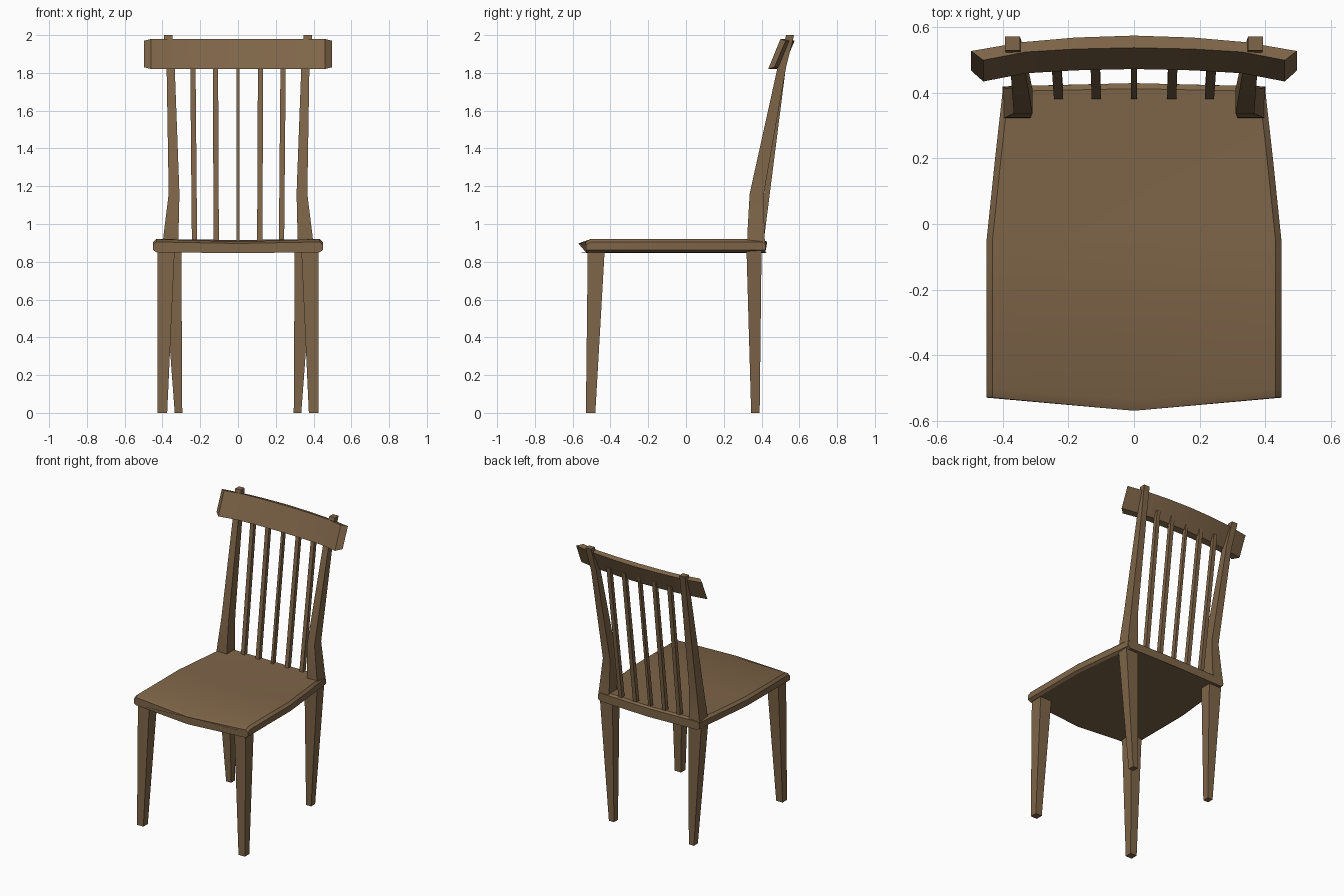
import bpy, bmesh

if "Cube" in bpy.data.objects:
    bpy.data.objects.remove(bpy.data.objects["Cube"])

wood = bpy.data.materials.new("wood")
wood.diffuse_color = (0.21, 0.13, 0.065, 1)
wood.use_nodes = True
wood.node_tree.nodes["Principled BSDF"].inputs["Base Color"].default_value = wood.diffuse_color


def loft(name, rings):
    """Skin a list of equal-length point rings and cap both ends."""
    bm = bmesh.new()
    vs = [[bm.verts.new(p) for p in r] for r in rings]
    n = len(rings[0])
    for a, b in zip(vs, vs[1:]):
        for i in range(n):
            j = (i + 1) % n
            bm.faces.new((a[i], a[j], b[j], b[i]))
    bm.faces.new(vs[0])
    bm.faces.new(vs[-1])
    bmesh.ops.recalc_face_normals(bm, faces=bm.faces)
    me = bpy.data.meshes.new(name)
    bm.to_mesh(me)
    bm.free()
    me.materials.append(wood)
    ob = bpy.data.objects.new(name, me)
    bpy.context.collection.objects.link(ob)
    bpy.context.view_layer.objects.active = ob
    bpy.ops.object.select_all(action='DESELECT')
    ob.select_set(True)
    bpy.ops.object.shade_smooth_by_angle(angle=0.5)
    return ob


def bar(name, sections, side=1):
    """Rectangular bar through sections (z, x0, x1, y0, y1), mirrored by side."""
    return loft(name, [[(side * x0, y0, z), (side * x1, y0, z),
                        (side * x1, y1, z), (side * x0, y1, z)]
                       for z, x0, x1, y0, y1 in sections])


# Seat: rounded side edges, slightly dished, bowed front
# rows: (edge y, half width, bow at centre, top z, centre top z)
rows = [(-0.53, 0.45, -0.04, 0.905, 0.897), (-0.505, 0.45, -0.03, 0.92, 0.907),
        (-0.05, 0.45, 0, 0.92, 0.905), (0.20, 0.424, 0, 0.92, 0.907),
        (0.405, 0.401, 0.008, 0.92, 0.915), (0.42, 0.40, 0.01, 0.908, 0.905)]
rings = []
for y, w, bow, top, mid in rows:
    half = [(w - 0.018, top), (w, top - 0.016), (w, 0.862), (w - 0.018, 0.85)]
    ring = [(0, y + bow, mid)]
    ring += [(x, y, z) for x, z in half]
    ring += [(0, y + bow, 0.846)]
    ring += [(-x, y, z) for x, z in reversed(half)]
    rings.append(ring)
loft("seat", rings)

# Legs and back posts, both sides
for side, label in ((-1, "left"), (1, "right")):
    bar("front_leg_" + label, [(0, 0.375, 0.425, -0.53, -0.48),
                               (0.87, 0.335, 0.425, -0.52, -0.43)], side)
    bar("back_leg_" + label, [(0, 0.295, 0.335, 0.345, 0.39),
                              (0.87, 0.30, 0.40, 0.32, 0.40)], side)
    bar("back_post_" + label, [(0.87, 0.318, 0.402, 0.323, 0.42),
                               (0.95, 0.315, 0.393, 0.325, 0.415),
                               (1.16, 0.31, 0.367, 0.337, 0.412),
                               (1.83, 0.335, 0.378, 0.485, 0.53),
                               (2.0, 0.348, 0.393, 0.53, 0.572)], side)

# Spindles
for i, x in enumerate((-0.23, -0.115, 0, 0.115, 0.23)):
    h = 0.009 if x == 0 else 0.014
    dx = 0.04 * x
    bar(f"spindle_{i + 1}", [(0.88, x - h, x + h, 0.377, 0.408),
                             (1.88, x + dx - h, x + dx + h, 0.508, 0.535)])

# Crest rail: curved in plan, tilted back
# stations: (front x, front y, back x, back y) at the bottom edge
right = [(0, 0.473, 0, 0.515), (0.18, 0.469, 0.18, 0.509),
         (0.33, 0.46, 0.34, 0.495), (0.46, 0.435, 0.497, 0.468)]
stations = [(-a, b, -c, d) for a, b, c, d in reversed(right[1:])] + right
loft("crest_rail", [[(a, b, 1.82), (c, d, 1.83), (c, d + 0.06, 1.97), (a, b + 0.065, 1.98)]
                    for a, b, c, d in stations])
